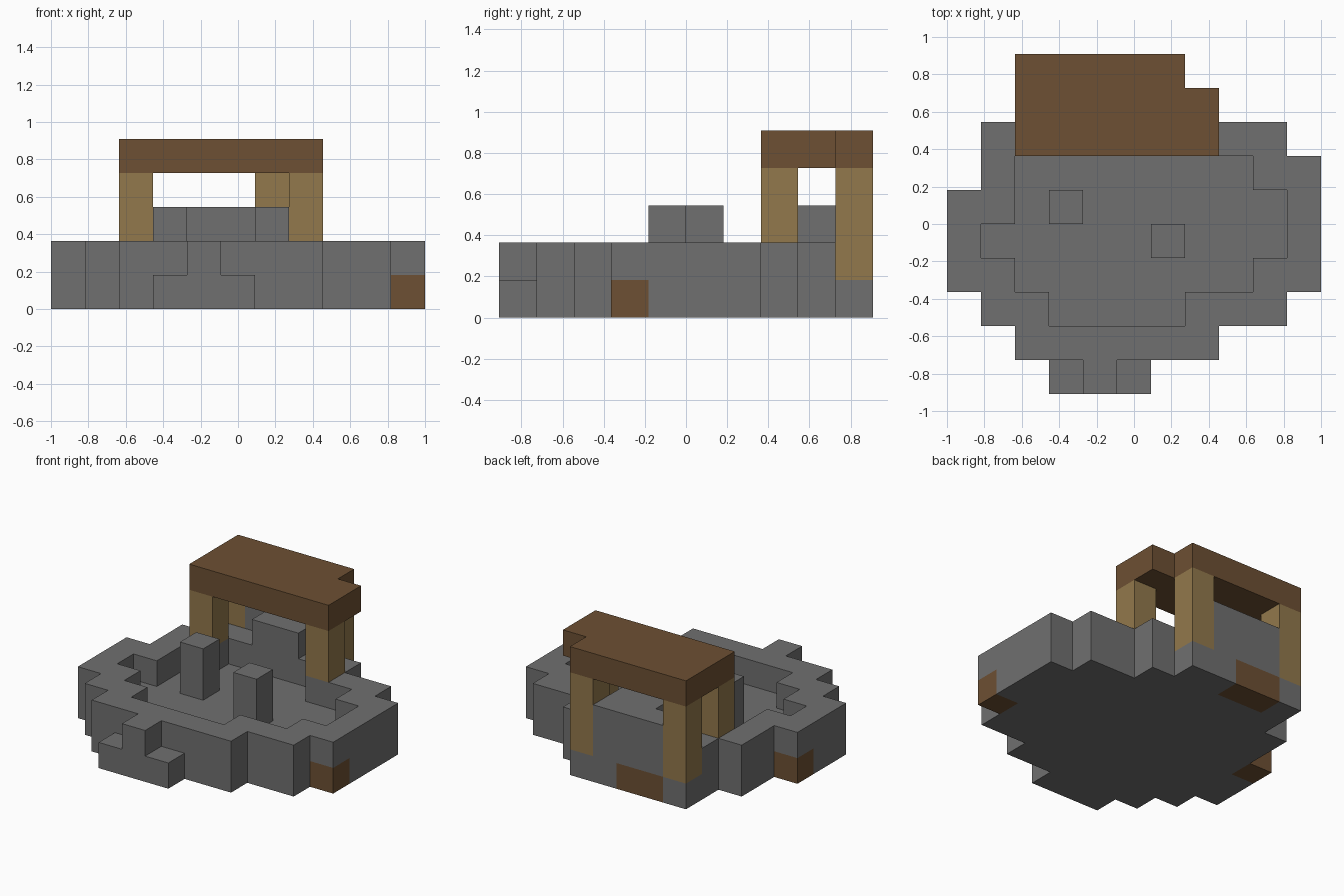
import bpy
import bmesh
from mathutils import Vector

cube = bpy.data.objects.get("Cube")
if cube:
    bpy.data.objects.remove(cube, do_unlink=True)

COLS, ROWS = 11, 10
UNIT = 2 / COLS


def make_material(name, color):
    mat = bpy.data.materials.new(name)
    mat.use_nodes = True
    mat.diffuse_color = (*color, 1)
    mat.node_tree.nodes["Principled BSDF"].inputs["Base Color"].default_value = (*color, 1)
    return mat


STONE = make_material("grey stone", (0.162, 0.162, 0.162))
DARK_WOOD = make_material("dark wood", (0.153, 0.08, 0.033))
LIGHT_WOOD = make_material("light wood", (0.287, 0.188, 0.072))

grid = {}  # block position -> (part name, material)


def fill(part, mat, cols, rows, layers):
    """Fill an inclusive range of blocks."""
    for i in range(cols[0], cols[1] + 1):
        for j in range(rows[0], rows[1] + 1):
            for k in range(layers[0], layers[1] + 1):
                grid[i, j, k] = (part, mat)


def carve(cols, row):
    for i in range(cols[0], cols[1] + 1):
        grid.pop((i, row, 1), None)


# Stone base: first and last column of each row, front to back
outline = [(3, 5), (2, 7), (1, 9), (0, 10), (0, 10), (0, 10), (1, 10), (1, 9), (2, 7), (2, 6)]
for row, span in enumerate(outline):
    fill("stone_base", STONE, span, (row, row), (0, 1))

# Sunken basin inside the rim
basin = {2: (3, 6), 3: (2, 8), 4: (1, 9), 5: (2, 9), 6: (2, 8), 7: (3, 6)}
for row, span in basin.items():
    carve(span, row)

# Low steps either side of the front spout
carve((3, 3), 0)
carve((5, 5), 0)

# Wooden blocks set into the base
for cols, row in [((10, 10), 3), ((0, 0), 5), ((3, 4), 9)]:
    fill("stone_base", DARK_WOOD, cols, (row, row), (0, 0))

# Pillars standing in the basin
fill("left_pillar", STONE, (6, 6), (4, 4), (1, 2))
fill("right_pillar", STONE, (3, 3), (5, 5), (1, 2))

# Raised stonework at the back
fill("back_wall", STONE, (3, 5), (9, 9), (1, 2))
fill("back_ledge", STONE, (4, 5), (8, 8), (2, 2))

# Posts and the roof they carry
for name, col, row, bottom in [("front_right_post", 2, 7, 2), ("front_left_post", 7, 7, 2),
                               ("back_right_post", 2, 9, 1), ("back_left_post", 6, 9, 1)]:
    fill(name, LIGHT_WOOD, (col, col), (row, row), (bottom, 3))
fill("roof", DARK_WOOD, (2, 7), (7, 8), (4, 4))
fill("roof", DARK_WOOD, (2, 6), (9, 9), (4, 4))


def build(part):
    """Skin the exposed sides of one part's blocks."""
    bm = bmesh.new()
    mats = []
    for pos, (owner, mat) in grid.items():
        if owner != part:
            continue
        if mat not in mats:
            mats.append(mat)
        center = Vector(pos) + Vector((0.5, 0.5, 0.5)) - Vector((COLS / 2, ROWS / 2, 0))
        for axis in range(3):
            for sign in (-1, 1):
                normal = Vector((0, 0, 0))
                normal[axis] = sign
                if tuple(int(p + n) for p, n in zip(pos, normal)) in grid:
                    continue
                u = Vector((0, 0, 0))
                u[(axis + 1) % 3] = 1
                v = normal.cross(u)
                corners = [normal - u - v, normal + u - v, normal + u + v, normal - u + v]
                face = bm.faces.new([bm.verts.new((center + c / 2) * UNIT) for c in corners])
                face.material_index = mats.index(mat)
    bmesh.ops.remove_doubles(bm, verts=bm.verts, dist=UNIT / 100)
    mesh = bpy.data.meshes.new(part)
    bm.to_mesh(mesh)
    bm.free()
    for mat in mats:
        mesh.materials.append(mat)
    bpy.context.collection.objects.link(bpy.data.objects.new(part, mesh))


for part in dict.fromkeys(owner for owner, _ in grid.values()):
    build(part)
